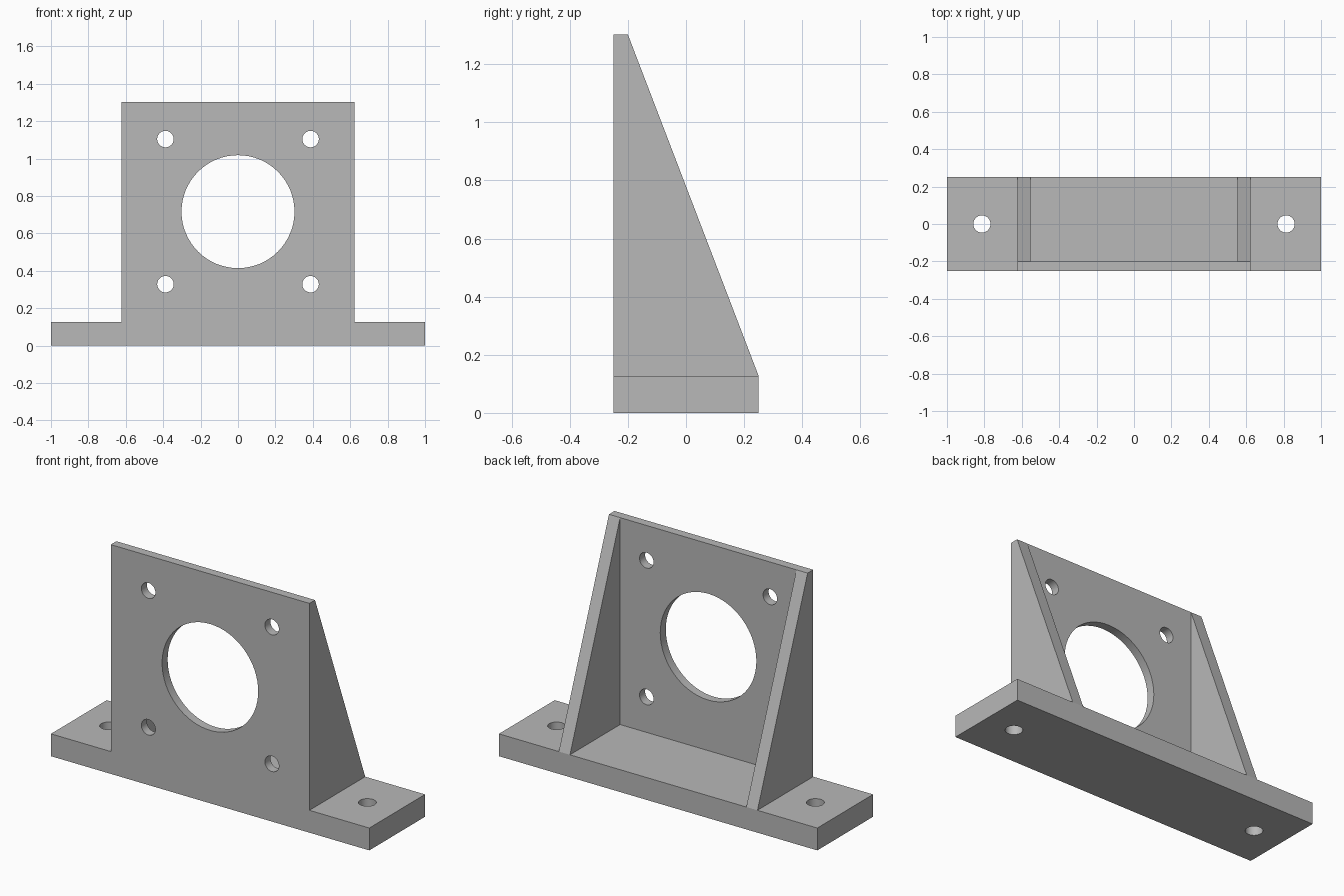
import bpy
import bmesh
import math
from mathutils import Matrix, Vector

if "Cube" in bpy.data.objects:
    bpy.data.objects.remove(bpy.data.objects["Cube"], do_unlink=True)

# Overall dimensions
HALF_LENGTH, HALF_DEPTH = 1.0, 0.25
BASE_TOP, PLATE_TOP = 0.127, 1.302
PLATE_HALF, PLATE_BACK = 0.624, -0.2
RIB = 0.07
BORE_Z, BOLT = 0.716, 0.388

grey = bpy.data.materials.new("plain grey")
grey.use_nodes = True
grey.diffuse_color = (0.48, 0.48, 0.48, 1)
grey.node_tree.nodes["Principled BSDF"].inputs["Base Color"].default_value = grey.diffuse_color


def finish(name, bm):
    bmesh.ops.recalc_face_normals(bm, faces=bm.faces)
    mesh = bpy.data.meshes.new(name)
    bm.to_mesh(mesh)
    bm.free()
    mesh.materials.append(grey)
    obj = bpy.data.objects.new(name, mesh)
    bpy.context.collection.objects.link(obj)
    return obj


def prism(name, profile, direction):
    """Extrude a closed 3D profile along a direction."""
    bm = bmesh.new()
    face = bm.faces.new([bm.verts.new(p) for p in profile])
    extruded = bmesh.ops.extrude_face_region(bm, geom=[face])["geom"]
    verts = [v for v in extruded if isinstance(v, bmesh.types.BMVert)]
    bmesh.ops.translate(bm, verts=verts, vec=Vector(direction))
    return finish(name, bm)


def drill(part, holes, turn):
    """Cut round holes, given as (centre, radius), through a part."""
    bm = bmesh.new()
    for centre, radius in holes:
        bmesh.ops.create_cone(bm, cap_ends=True, segments=64, radius1=radius,
                              radius2=radius, depth=0.4,
                              matrix=Matrix.Translation(centre) @ turn)
    cutter = finish(part.name + "_cutter", bm)
    cutter.hide_render = True
    mod = part.modifiers.new("holes", "BOOLEAN")
    mod.operation, mod.solver, mod.object = "DIFFERENCE", "EXACT", cutter
    bpy.ops.object.select_all(action="DESELECT")
    bpy.context.view_layer.objects.active = part
    part.select_set(True)
    bpy.ops.object.modifier_apply(modifier=mod.name)
    bpy.data.objects.remove(cutter, do_unlink=True)
    bpy.ops.object.shade_smooth_by_angle(angle=math.radians(30))


# Base with a mounting hole at each end
base = prism("base",
             [(x * HALF_LENGTH, y * HALF_DEPTH, 0)
              for x, y in ((-1, -1), (1, -1), (1, 1), (-1, 1))],
             (0, 0, BASE_TOP))
drill(base, [((s * 0.813, 0, BASE_TOP / 2), 0.046) for s in (-1, 1)], Matrix())

# Upright face plate with a large bore and four bolt holes
plate = prism("face_plate",
              [(-PLATE_HALF, -HALF_DEPTH, BASE_TOP), (PLATE_HALF, -HALF_DEPTH, BASE_TOP),
               (PLATE_HALF, -HALF_DEPTH, PLATE_TOP), (-PLATE_HALF, -HALF_DEPTH, PLATE_TOP)],
              (0, PLATE_BACK + HALF_DEPTH, 0))
holes = [((0, -HALF_DEPTH, BORE_Z), 0.302)]
holes += [((sx * BOLT, -HALF_DEPTH, BORE_Z + sz * BOLT), 0.044)
          for sx in (-1, 1) for sz in (-1, 1)]
drill(plate, holes, Matrix.Rotation(math.pi / 2, 4, "X"))

# Triangular side ribs
for side, s in (("left", 1), ("right", -1)):
    prism(side + "_rib",
          [(s * PLATE_HALF, PLATE_BACK, BASE_TOP), (s * PLATE_HALF, HALF_DEPTH, BASE_TOP),
           (s * PLATE_HALF, PLATE_BACK, PLATE_TOP)],
          (-s * RIB, 0, 0))
